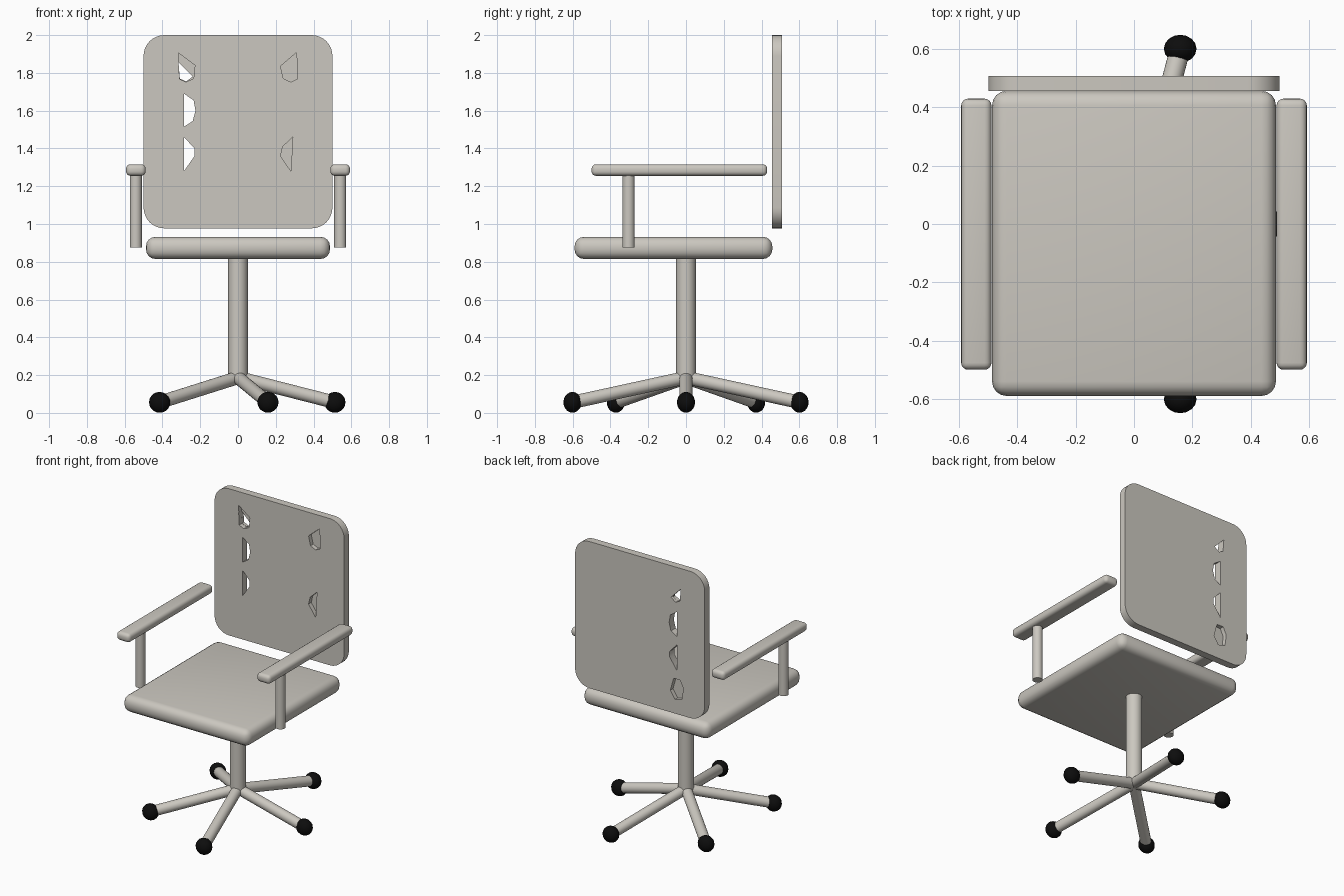
import bpy, bmesh, math
from mathutils import Vector

if "Cube" in bpy.data.objects:
    bpy.data.objects.remove(bpy.data.objects["Cube"])


def make_material(name, color):
    mat = bpy.data.materials.new(name)
    mat.use_nodes = True
    mat.diffuse_color = color
    mat.node_tree.nodes["Principled BSDF"].inputs["Base Color"].default_value = color
    return mat


BEIGE = make_material("warm_grey", (0.60, 0.575, 0.525, 1))
BLACK = make_material("wheel_black", (0.004, 0.004, 0.004, 1))


def finish(obj, name, mat):
    obj.name = name
    obj.data.materials.append(mat)
    bpy.ops.object.select_all(action="DESELECT")
    obj.select_set(True)
    bpy.context.view_layer.objects.active = obj
    bpy.ops.object.shade_smooth_by_angle(angle=math.radians(35))
    return obj


def rounded_box(name, low, high, radius):
    low, high = Vector(low), Vector(high)
    bpy.ops.mesh.primitive_cube_add(size=1, location=(low + high) / 2)
    obj = bpy.context.object
    obj.scale = high - low
    bpy.ops.object.transform_apply(location=False, rotation=False, scale=True)
    bevel = obj.modifiers.new("soft_edges", "BEVEL")
    bevel.width, bevel.segments = radius, 4
    bpy.ops.object.modifier_apply(modifier=bevel.name)
    return finish(obj, name, BEIGE)


def rod(name, start, end, radius):
    start, end = Vector(start), Vector(end)
    axis = end - start
    bpy.ops.mesh.primitive_cylinder_add(vertices=24, radius=radius, depth=axis.length,
                                        location=(start + end) / 2)
    obj = bpy.context.object
    obj.rotation_euler = axis.to_track_quat("Z", "Y").to_euler()
    return finish(obj, name, BEIGE)


def slab(name, outline, y0, y1):
    """Extrude an (x, z) outline from y0 to y1."""
    bm = bmesh.new()
    face = bm.faces.new([bm.verts.new((x, y0, z)) for x, z in outline])
    extruded = bmesh.ops.extrude_face_region(bm, geom=[face])["geom"]
    bmesh.ops.translate(bm, vec=(0, y1 - y0, 0),
                        verts=[v for v in extruded if isinstance(v, bmesh.types.BMVert)])
    bmesh.ops.recalc_face_normals(bm, faces=bm.faces)
    mesh = bpy.data.meshes.new(name)
    bm.to_mesh(mesh)
    bm.free()
    obj = bpy.data.objects.new(name, mesh)
    bpy.context.collection.objects.link(obj)
    return obj


# Seat and centre column
rounded_box("seat", (-0.487, -0.59, 0.815), (0.487, 0.457, 0.932), 0.05)
rod("column", (0, 0, 0.19), (0, 0, 0.82), 0.052)

# Arms
for side, sign in (("left", 1), ("right", -1)):
    x = 0.541 * sign
    rounded_box(side + "_armrest", (x - 0.052, -0.5, 1.255), (x + 0.052, 0.43, 1.316), 0.024)
    rod(side + "_arm_post", (x, -0.304, 0.875), (x, -0.304, 1.27), 0.032)

# Five legs with ball wheels
for i in range(5):
    angle = math.tau * i / 5
    tip = (0.513 * math.cos(angle), 0.632 * math.sin(angle), 0.056)
    rod(f"leg_{i + 1}", (0, 0, 0.187), tip, 0.035)
    bpy.ops.mesh.primitive_uv_sphere_add(segments=16, ring_count=10, radius=1, location=tip)
    bpy.context.object.scale = (0.056, 0.048, 0.055)
    finish(bpy.context.object, f"wheel_{i + 1}", BLACK)

# Backrest panel with rounded corners
RADIUS, HALF, BOTTOM, TOP = 0.11, 0.5, 0.977, 2.0
outline = []
for quarter, (cx, cz) in enumerate([(HALF - RADIUS, TOP - RADIUS), (RADIUS - HALF, TOP - RADIUS),
                                    (RADIUS - HALF, BOTTOM + RADIUS), (HALF - RADIUS, BOTTOM + RADIUS)]):
    for step in range(9):
        a = math.pi / 2 * (quarter + step / 8)
        outline.append((cx + RADIUS * math.cos(a), cz + RADIUS * math.sin(a)))
FRONT, BACK = 0.456, 0.508
backrest = slab("backrest", outline, FRONT, BACK)

# Cut-outs: through holes on the right, shallow pockets elsewhere
through, pocket = (FRONT - 0.05, BACK + 0.05), (FRONT - 0.05, FRONT + 0.03)
rear_pocket = (BACK - 0.03, BACK + 0.05)
cuts = [
    (pocket, [(-0.315, 1.905), (-0.228, 1.84), (-0.235, 1.77), (-0.275, 1.752), (-0.31, 1.768)]),
    (through, [(-0.315, 1.856), (-0.24, 1.78), (-0.275, 1.754), (-0.308, 1.77)]),
    (through, [(-0.286, 1.69), (-0.235, 1.655), (-0.225, 1.60), (-0.24, 1.545), (-0.286, 1.515)]),
    (through, [(-0.286, 1.46), (-0.23, 1.40), (-0.23, 1.36), (-0.286, 1.28)]),
    (rear_pocket, [(-0.26, 1.22), (-0.31, 1.22), (-0.335, 1.17), (-0.325, 1.09), (-0.27, 1.075),
                   (-0.235, 1.13)]),
    (pocket, [(0.31, 1.908), (0.315, 1.768), (0.28, 1.752), (0.24, 1.77), (0.225, 1.835)]),
    (pocket, [(0.29, 1.46), (0.28, 1.28), (0.225, 1.36), (0.237, 1.41)]),
]
bpy.context.view_layer.objects.active = backrest
for (y0, y1), shape in cuts:
    cutter = slab("backrest_cutter", shape, y0, y1)
    cutter.hide_render = True
    cut = backrest.modifiers.new("cut_out", "BOOLEAN")
    cut.operation, cut.solver, cut.object = "DIFFERENCE", "EXACT", cutter
    bpy.ops.object.modifier_apply(modifier=cut.name)
    bpy.data.objects.remove(cutter)
finish(backrest, "backrest", BEIGE)
